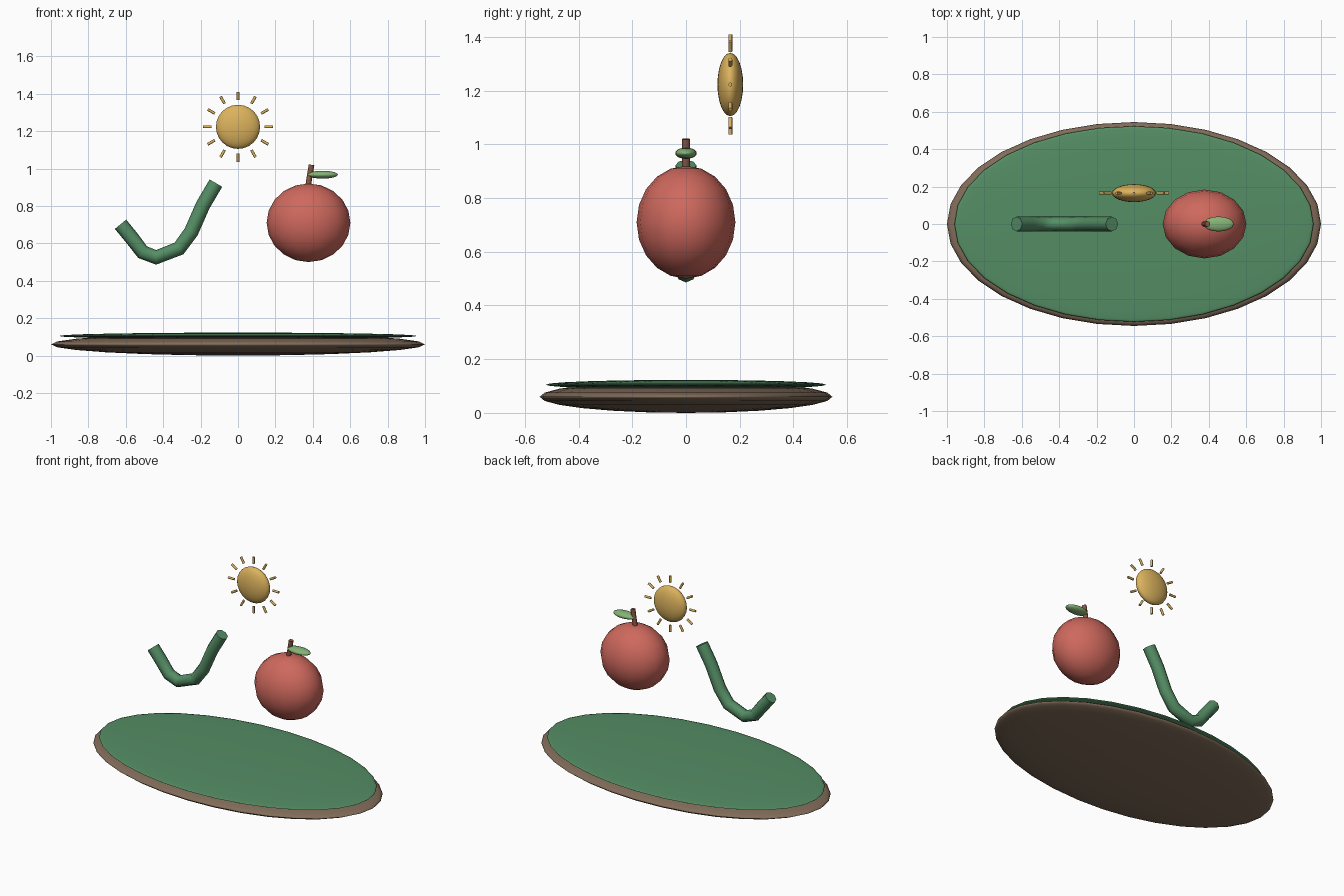
import bpy
import math
from mathutils import Vector

if "Cube" in bpy.data.objects:
    bpy.data.objects.remove(bpy.data.objects["Cube"])


def material(name, rgb):
    m = bpy.data.materials.new(name)
    m.diffuse_color = (*rgb, 1)
    m.use_nodes = True
    m.node_tree.nodes["Principled BSDF"].inputs["Base Color"].default_value = m.diffuse_color
    return m


BROWN = material("soil", (0.22, 0.15, 0.10))
GREEN = material("grass", (0.09, 0.27, 0.13))
RED = material("apple_red", (0.62, 0.14, 0.11))
LEAF = material("leaf_green", (0.24, 0.45, 0.18))
STEM = material("stem_brown", (0.25, 0.10, 0.06))
GOLD = material("sun_gold", (0.72, 0.45, 0.11))


def finish(ob, name, mat, smooth=True):
    ob.name = name
    ob.data.materials.append(mat)
    if smooth:
        for p in ob.data.polygons:
            p.use_smooth = True


def ellipsoid(name, center, radii, mat, segments, rings):
    bpy.ops.mesh.primitive_uv_sphere_add(segments=segments, ring_count=rings,
                                         radius=1, location=center)
    ob = bpy.context.object
    ob.scale = radii
    finish(ob, name, mat)
    return ob


def rod(name, a, b, radius, mat, sides):
    a, b = Vector(a), Vector(b)
    bpy.ops.mesh.primitive_cylinder_add(vertices=sides, radius=radius,
                                        depth=(b - a).length, location=(a + b) / 2)
    ob = bpy.context.object
    ob.rotation_euler = (b - a).to_track_quat('Z', 'Y').to_euler()
    finish(ob, name, mat, False)
    bpy.ops.object.shade_smooth_by_angle(angle=math.radians(50))
    return ob


# Ground: soil disc with a thin grass layer
ellipsoid("soil_base", (0, 0, 0.06), (1.0, 0.545, 0.06), BROWN, 32, 12)
ellipsoid("grass_top", (0, 0, 0.105), (0.96, 0.523, 0.018), GREEN, 32, 12)

# Apple with stem and leaf
ellipsoid("apple", (0.377, 0, 0.71), (0.224, 0.184, 0.21), RED, 16, 10)
rod("apple_stem", (0.372, 0, 0.89), (0.393, 0, 1.02), 0.015, STEM, 8)
ellipsoid("apple_leaf", (0.452, 0, 0.967), (0.082, 0.04, 0.021), LEAF, 16, 10)

# Worm: bent tube along a short path
path = [(-0.628, 0.702), (-0.565, 0.625), (-0.51, 0.553), (-0.438, 0.525),
        (-0.315, 0.573), (-0.25, 0.662), (-0.187, 0.805), (-0.118, 0.922)]
curve = bpy.data.curves.new("worm_path", 'CURVE')
curve.dimensions = '3D'
curve.bevel_depth = 0.039
curve.bevel_resolution = 2
curve.use_fill_caps = True
spline = curve.splines.new('POLY')
spline.points.add(len(path) - 1)
for pt, (x, z) in zip(spline.points, path):
    pt.co = (x, 0, z, 1)
spline.use_smooth = True
worm = bpy.data.objects.new("worm", curve)
worm.data.materials.append(GREEN)
bpy.context.collection.objects.link(worm)

# Sun with twelve rays
SUN = Vector((0, 0.165, 1.223))
ellipsoid("sun", SUN, (0.118, 0.048, 0.118), GOLD, 24, 12)
for i in range(12):
    t = i * math.tau / 12
    d = Vector((math.cos(t), 0, math.sin(t)))
    rod(f"sun_ray_{i + 1}", SUN + d * 0.143, SUN + d * 0.187, 0.0075, GOLD, 8)
